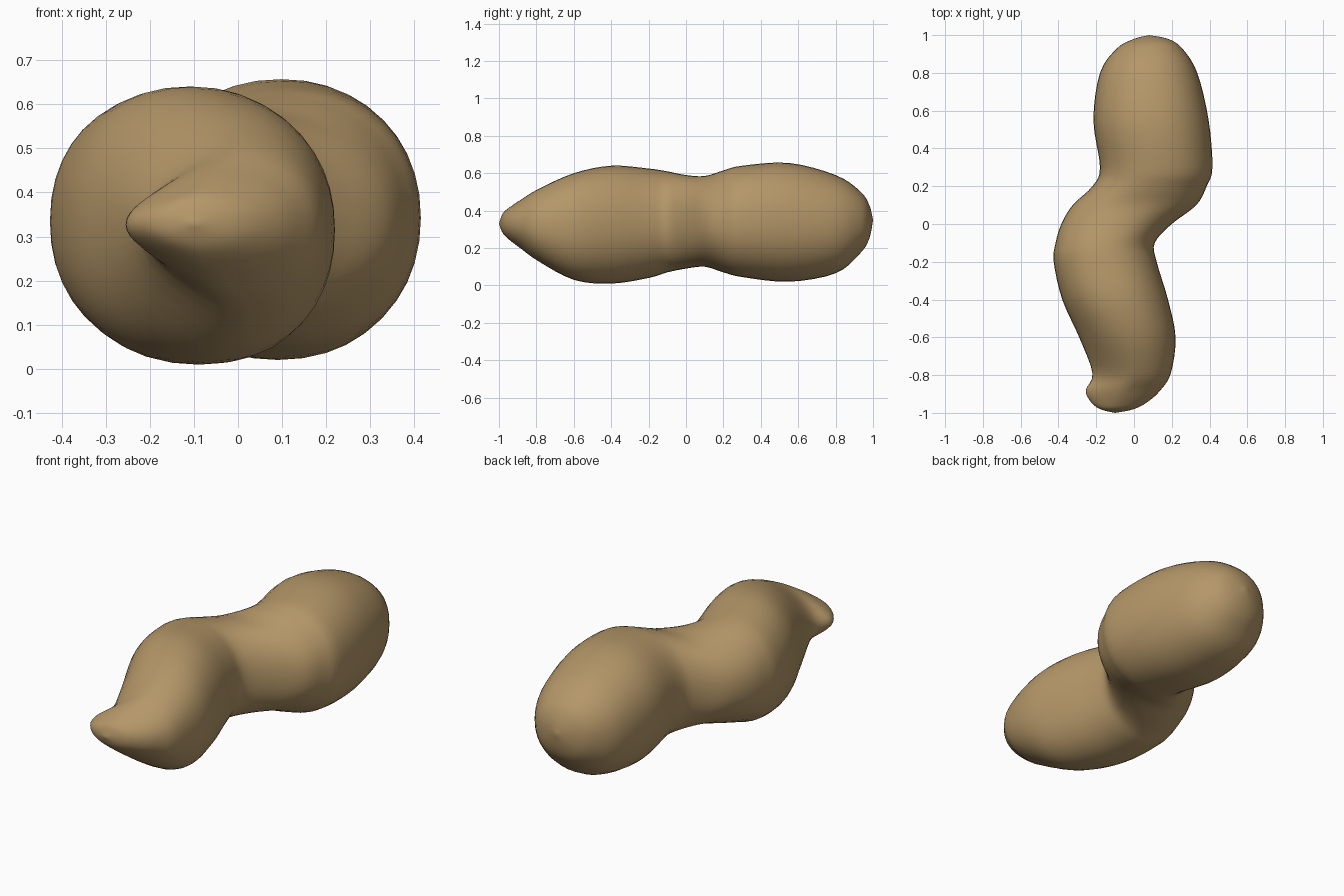
import bpy
import bmesh
import math

cube = bpy.data.objects.get("Cube")
if cube:
    bpy.data.objects.remove(cube, do_unlink=True)

SIDES = 40     # points around each cross-section
STEPS = 4      # rings between neighbouring stations

# Stations along the body: y, x min, x max, z min, z max, taper towards -x
STATIONS = [
    (-1, -.1, -.1, .33, .33, 0),
    (-.98, -.18, .0, .28, .385, .15),
    (-.94, -.23, .075, .24, .42, .35),
    (-.88, -.255, .14, .195, .46, .45),
    (-.79, -.22, .195, .13, .515, .35),
    (-.6, -.29, .22, .03, .6, .08),
    (-.4, -.38, .18, .01, .64, 0),
    (-.2, -.425, .12, .04, .625, 0),
    (-.1, -.415, .11, .07, .61, 0),
    (0, -.385, .2, .09, .59, 0),
    (.1, -.325, .33, .1, .585, 0),
    (.2, -.22, .385, .07, .615, 0),
    (.3, -.18, .415, .045, .64, 0),
    (.55, -.215, .395, .02, .655, 0),
    (.8, -.18, .335, .065, .59, 0),
    (.93, -.09, .255, .17, .505, 0),
    (.98, .0, .18, .25, .43, 0),
    (1, .08, .08, .35, .35, 0),
]


def spline(a, b, c, d, t):
    """Smooth blend from b to c, guided by the neighbours a and d."""
    return b + t / 2 * (c - a + t * (2 * a - 5 * b + 4 * c - d
                                     + t * (3 * (b - c) + d - a)))


def soft(v):
    """Slightly squared sine or cosine, for a fuller section."""
    return math.copysign(abs(v) ** .93, v)


def make_rings():
    rings = []
    last = len(STATIONS) - 1
    for i in range(last):
        near = [STATIONS[min(max(i + k, 0), last)] for k in (-1, 0, 1, 2)]
        for s in range(STEPS):
            rings.append([spline(*column, s / STEPS) for column in zip(*near)])
    return rings[1:]


def section(y, left, right, low, high, taper):
    """One closed cross-section, pinched on its -x side by taper."""
    points = []
    for j in range(SIDES):
        angle = math.tau * j / SIDES
        c, s = soft(math.cos(angle)), soft(math.sin(angle))
        pinch = 1 + taper * min(c, 0)
        points.append(((left + right) / 2 + (right - left) / 2 * c, y,
                       (low + high) / 2 + (high - low) / 2 * s * pinch))
    return points


# Body skin
bm = bmesh.new()
loops = [[bm.verts.new(p) for p in section(*ring)] for ring in make_rings()]
for lower, upper in zip(loops, loops[1:]):
    for j in range(SIDES):
        k = (j + 1) % SIDES
        bm.faces.new((lower[j], lower[k], upper[k], upper[j]))

# Rounded end caps
for station, loop in ((STATIONS[0], loops[0]), (STATIONS[-1], loops[-1])):
    y, x, _, z, _, _ = station
    tip = bm.verts.new((x, y, z))
    for j in range(SIDES):
        bm.faces.new((loop[j], loop[(j + 1) % SIDES], tip))

bmesh.ops.recalc_face_normals(bm, faces=bm.faces)
for face in bm.faces:
    face.smooth = True
mesh = bpy.data.meshes.new("curved_body")
bm.to_mesh(mesh)
bm.free()

body = bpy.data.objects.new("curved_body", mesh)
bpy.context.collection.objects.link(body)

# Tan surface
tan = bpy.data.materials.new("tan")
tan.use_nodes = True
color = (.46, .31, .14, 1)
tan.diffuse_color = color
for node in tan.node_tree.nodes:
    if node.type == "BSDF_PRINCIPLED":
        node.inputs["Base Color"].default_value = color
mesh.materials.append(tan)
